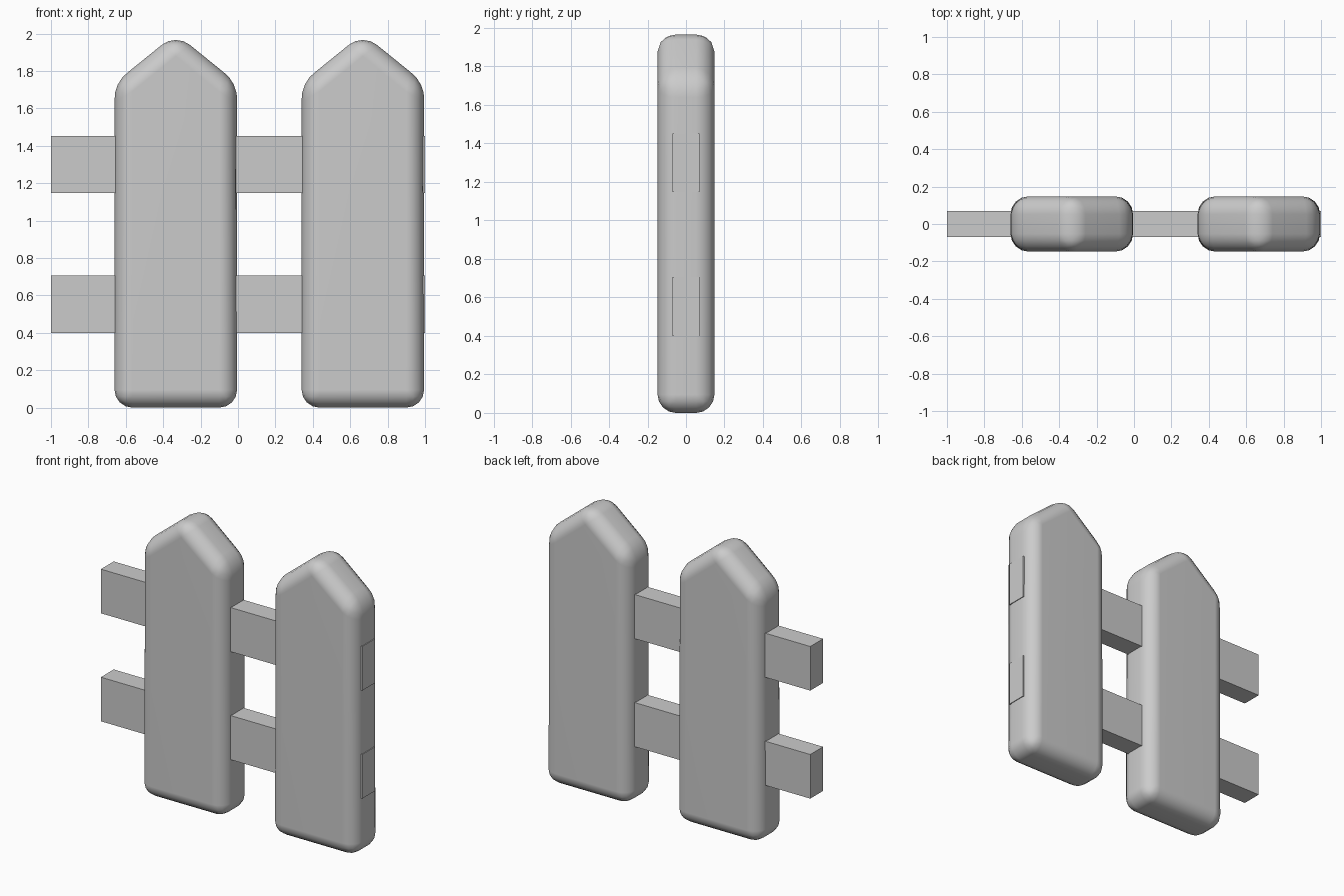
import bpy, bmesh

if "Cube" in bpy.data.objects:
    bpy.data.objects.remove(bpy.data.objects["Cube"])


def new_object(name, bm):
    bmesh.ops.recalc_face_normals(bm, faces=bm.faces)
    mesh = bpy.data.meshes.new(name)
    bm.to_mesh(mesh)
    bm.free()
    obj = bpy.data.objects.new(name, mesh)
    bpy.context.collection.objects.link(obj)
    return obj


def picket(name, cx):
    # Pointed board outline, extruded through its thickness and rounded
    w, t = 0.3275, 0.1475
    outline = [(-w, 0), (w, 0), (w, 1.735), (0, 2.0), (-w, 1.735)]
    bm = bmesh.new()
    face = bm.faces.new([bm.verts.new((x, -t, z)) for x, z in outline])
    ext = bmesh.ops.extrude_face_region(bm, geom=[face], use_keep_orig=True)
    verts = [v for v in ext["geom"] if isinstance(v, bmesh.types.BMVert)]
    bmesh.ops.translate(bm, verts=verts, vec=(0, 2 * t, 0))
    bmesh.ops.recalc_face_normals(bm, faces=bm.faces)
    bmesh.ops.bevel(bm, geom=bm.edges[:], offset=0.095, offset_type='OFFSET',
                    segments=4, profile=0.5, affect='EDGES')
    for f in bm.faces:
        f.smooth = True
    obj = new_object(name, bm)
    obj.location.x = cx
    # Keep the broad faces flat in shading
    mod = obj.modifiers.new("flat_faces", 'WEIGHTED_NORMAL')
    mod.keep_sharp = True


def rail(name, z0, z1):
    # Plain square-cut bar through both boards
    bm = bmesh.new()
    bmesh.ops.create_cube(bm, size=1)
    bmesh.ops.scale(bm, verts=bm.verts, vec=(2.0, 0.14, z1 - z0))
    bmesh.ops.translate(bm, verts=bm.verts, vec=(0, 0, (z0 + z1) / 2))
    new_object(name, bm)


picket("picket_left", -0.3325)
picket("picket_right", 0.6675)
rail("rail_lower", 0.40, 0.705)
rail("rail_upper", 1.147, 1.452)
